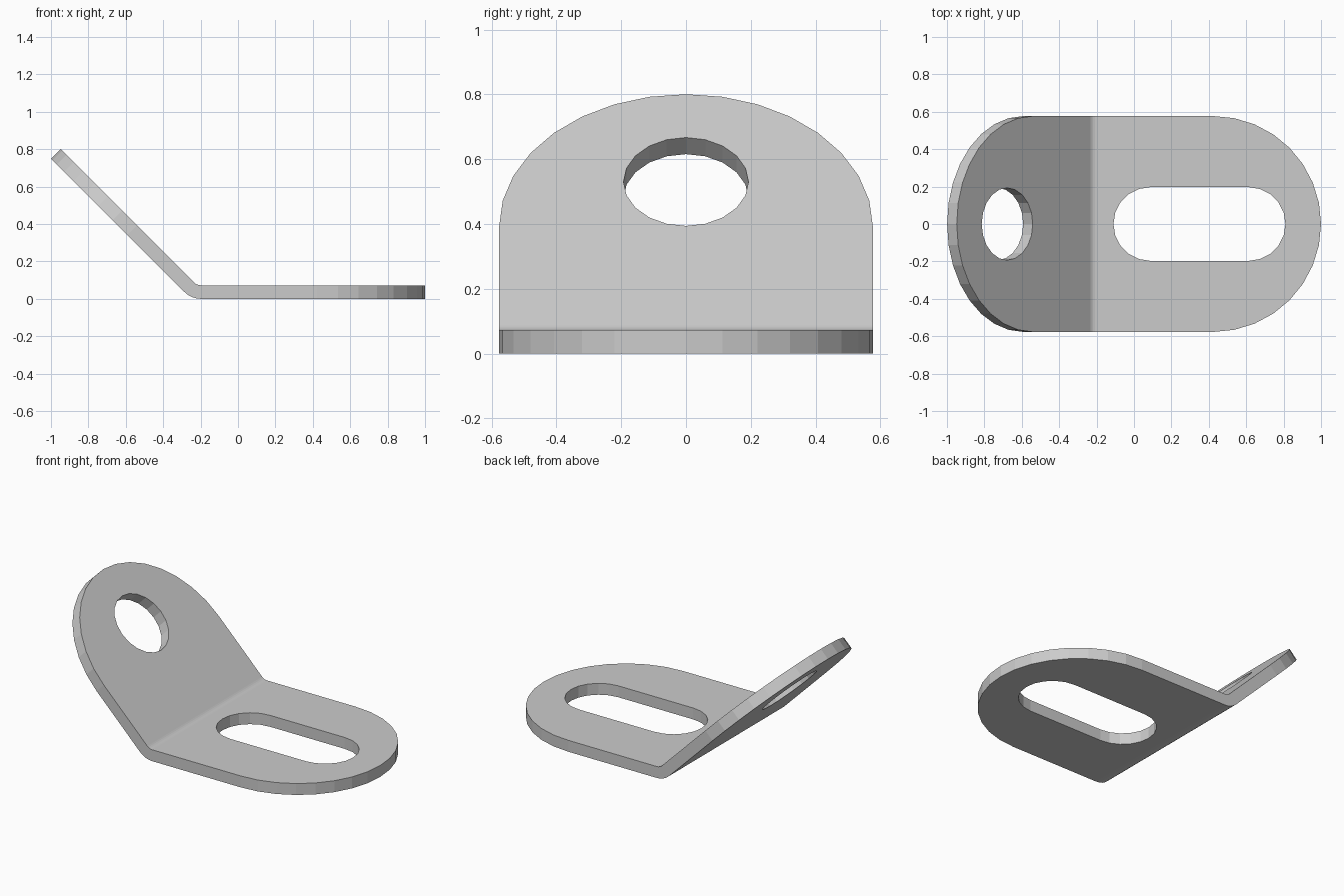
import bpy, bmesh
from math import sin, cos, pi

if "Cube" in bpy.data.objects:
    bpy.data.objects.remove(bpy.data.objects["Cube"])

T, R, W = 0.0725, 0.05, 0.577      # thickness, inner bend radius, half width
XB = -0.199                        # start of the bend
BEND = pi / 4
STEPS = 4

bm = bmesh.new()


def bend_point(a, y, w, u=0.0):
    """Point at bend angle a, height w through the sheet, u beyond the bend."""
    d = R + T - w
    return (XB - d * sin(a) - u * cos(a), y, R + T - d * cos(a) + u * sin(a))


def flat(u, y, w):
    return (XB + u, y, w)


def tilted(u, y, w):
    return bend_point(BEND, y, w, u)


def arc(cx, r, start, n, sweep=pi):
    return [(cx + r * cos(start + sweep * i / n), r * sin(start + sweep * i / n))
            for i in range(n + 1)]


def plate(place, length, hole):
    """Round-ended plate with a hole, open along the bend edge."""
    outline = [(0, -W)] + arc(length - W, W, -pi / 2, 16) + [(0, W)]
    layers = []
    for w in (0, T):
        loops, edges = [], []
        for pts in (outline, hole):
            vs = [bm.verts.new(place(u, y, w)) for u, y in pts]
            edges += [bm.edges.new((vs[i - 1], vs[i])) for i in range(len(vs))]
            loops.append(vs)
        bmesh.ops.triangle_fill(bm, use_beauty=True, use_dissolve=False, edges=edges)
        layers.append(loops)
    for k, (lo, hi) in enumerate(zip(*layers)):
        for i in range(len(lo)):
            if k == 0 and i == 0:
                continue               # bend edge stays open
            bm.faces.new((lo[i - 1], lo[i], hi[i], hi[i - 1]))


# Flat base with slot
slot = arc(0.613, 0.197, -pi / 2, 10) + arc(0.087, 0.197, pi / 2, 10)
plate(flat, 1 - XB, [(x - XB, y) for x, y in slot])

# Tilted tab with round hole
plate(tilted, 1.009, arc(0.627, 0.193, 0, 20, 2 * pi)[:-1])

# Curved bend joining the two
rings = []
for i in range(STEPS + 1):
    a = BEND * i / STEPS
    rings.append([bm.verts.new(bend_point(a, y, w))
                  for y, w in ((-W, 0), (W, 0), (W, T), (-W, T))])
for p, q in zip(rings, rings[1:]):
    for j in range(4):
        bm.faces.new((p[j - 1], p[j], q[j], q[j - 1]))

bmesh.ops.remove_doubles(bm, verts=bm.verts[:], dist=1e-4)
bmesh.ops.recalc_face_normals(bm, faces=bm.faces[:])
mesh = bpy.data.meshes.new("angle_bracket")
bm.to_mesh(mesh)
bm.free()
obj = bpy.data.objects.new("angle_bracket", mesh)
bpy.context.collection.objects.link(obj)
